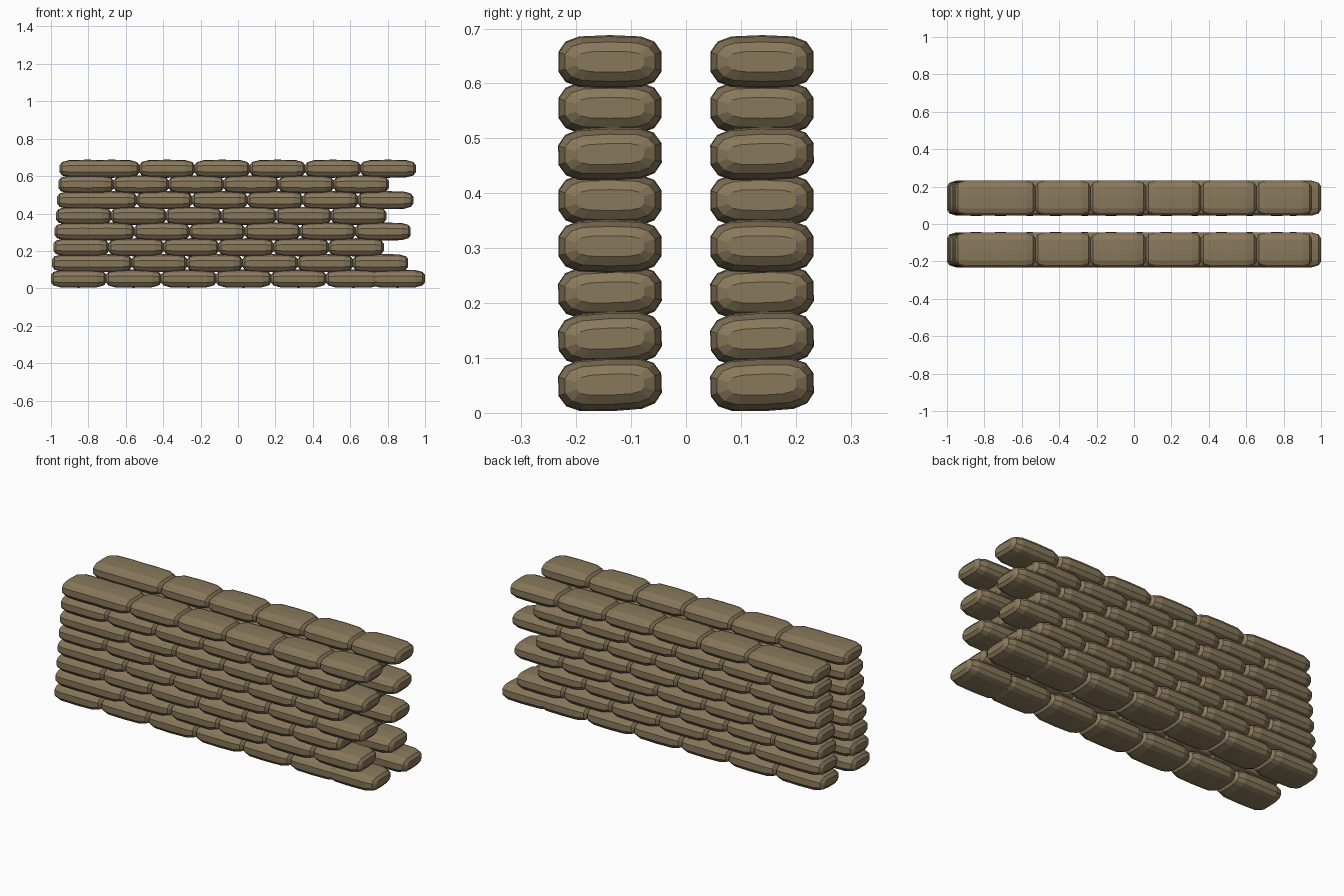
import bpy, bmesh
from math import radians

if "Cube" in bpy.data.objects:
    bpy.data.objects.remove(bpy.data.objects["Cube"])

# Burlap material
burlap = bpy.data.materials.new("burlap")
burlap.diffuse_color = (0.25, 0.19, 0.105, 1)
burlap.use_nodes = True
burlap.node_tree.nodes["Principled BSDF"].inputs["Base Color"].default_value = burlap.diffuse_color

# Rounded half-outline of the bag's cross-section (y, z), unit scale
QUARTER = [(1.0, 0.37), (0.86, 0.76), (0.6, 0.95), (0.0, 1.0)]
upper = QUARTER + [(-y, z) for y, z in QUARTER[-2::-1]]
SECTION = upper + [(-y, -z) for y, z in upper]

# Rings along the bag: x, half width, half height
HALF = [(0.148, 0.062, 0.019), (0.135, 0.082, 0.036), (0.098, 0.093, 0.046)]
RINGS = [(-x, w, h) for x, w, h in HALF] + [(0, 0.094, 0.0485)] + HALF[::-1]


def make_bag_mesh():
    bm = bmesh.new()
    loops = [[bm.verts.new((x, y * w, z * h)) for y, z in SECTION] for x, w, h in RINGS]
    n = len(SECTION)
    for a, b in zip(loops, loops[1:]):
        for i in range(n):
            j = (i + 1) % n
            bm.faces.new((a[i], a[j], b[j], b[i]))
    bm.faces.new(loops[0])
    bm.faces.new(loops[-1])
    bmesh.ops.recalc_face_normals(bm, faces=bm.faces)
    mesh = bpy.data.meshes.new("sandbag")
    bm.to_mesh(mesh)
    bm.free()
    mesh.materials.append(burlap)
    return mesh


bag_mesh = make_bag_mesh()
PITCH = 0.294
TILT = [2, 2.5, 1.5, 0, 0, 1.5, 0, 0]


def row_centres(row):
    start = -0.852 + 0.0067 * row
    if row % 2 == 0:
        xs = [start + PITCH * i for i in range(6)]
        if row == 0:
            xs.append(0.852)          # extra bag closing the bottom row
    else:
        # staggered row with an overlapping bag filling the left end
        xs = [start] + [start + 0.13 + (PITCH + 0.0015) * i for i in range(6)]
    return xs


# Two parallel walls of staggered bags
for wall, y in (("front", -0.1385), ("back", 0.1385)):
    for row in range(8):
        for i, x in enumerate(row_centres(row)):
            bag = bpy.data.objects.new(f"{wall}_sandbag_{row}_{i}", bag_mesh)
            bag.location = (x, y, 0.0515 + 0.084 * row)
            bag.rotation_euler = (radians(TILT[row]), 0, 0)
            bpy.context.collection.objects.link(bag)
